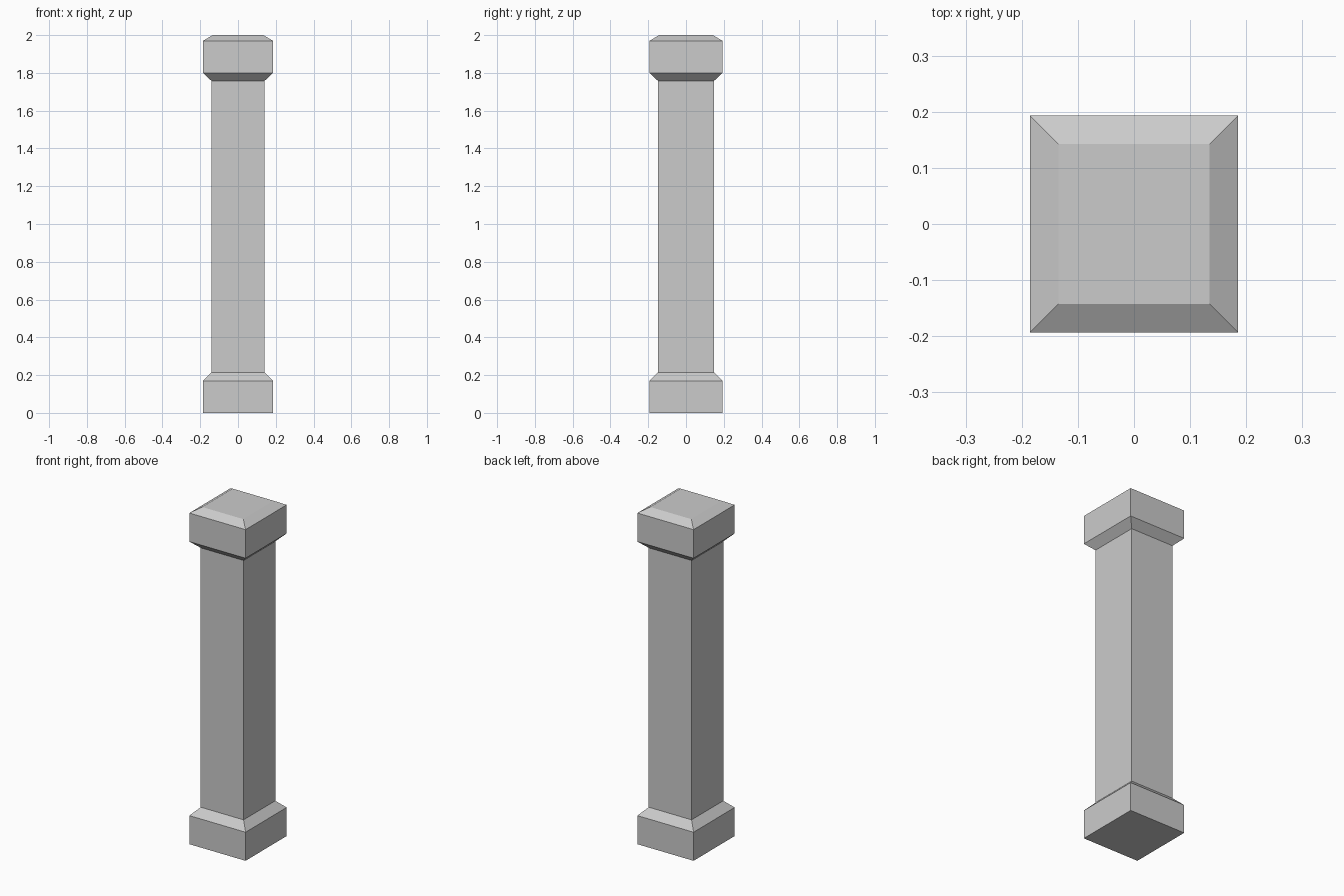
import bpy, bmesh

if "Cube" in bpy.data.objects:
    bpy.data.objects.remove(bpy.data.objects["Cube"])

HX, HY = 0.185, 0.193   # half width and half depth of the widest blocks


def loft(name, rings, close_bottom=False, close_top=False):
    """Stack rectangular rings given as (inset, z) and skin them."""
    bm = bmesh.new()
    loops = []
    for inset, z in rings:
        x, y = HX - inset, HY - inset
        loops.append([bm.verts.new((sx * x, sy * y, z))
                      for sx, sy in ((-1, -1), (1, -1), (1, 1), (-1, 1))])
    for a, b in zip(loops, loops[1:]):
        for i in range(4):
            j = (i + 1) % 4
            bm.faces.new((a[i], a[j], b[j], b[i]))
    if close_bottom:
        bm.faces.new(loops[0][::-1])
    if close_top:
        bm.faces.new(loops[-1])
    mesh = bpy.data.meshes.new(name)
    bm.to_mesh(mesh)
    bm.free()
    obj = bpy.data.objects.new(name, mesh)
    bpy.context.collection.objects.link(obj)
    return obj


SHAFT = 0.044   # inset of the shaft from the blocks

# Base block with sloped shoulder
loft("pillar_base", [(0, 0), (0, 0.17), (SHAFT, 0.215)], close_bottom=True)

# Straight shaft
loft("pillar_shaft", [(SHAFT, 0.215), (SHAFT, 1.758)])

# Capital with sloped underside and bevelled top
loft("pillar_capital", [(SHAFT, 1.758), (0, 1.80), (0, 1.97), (0.05, 2.0)],
     close_top=True)
